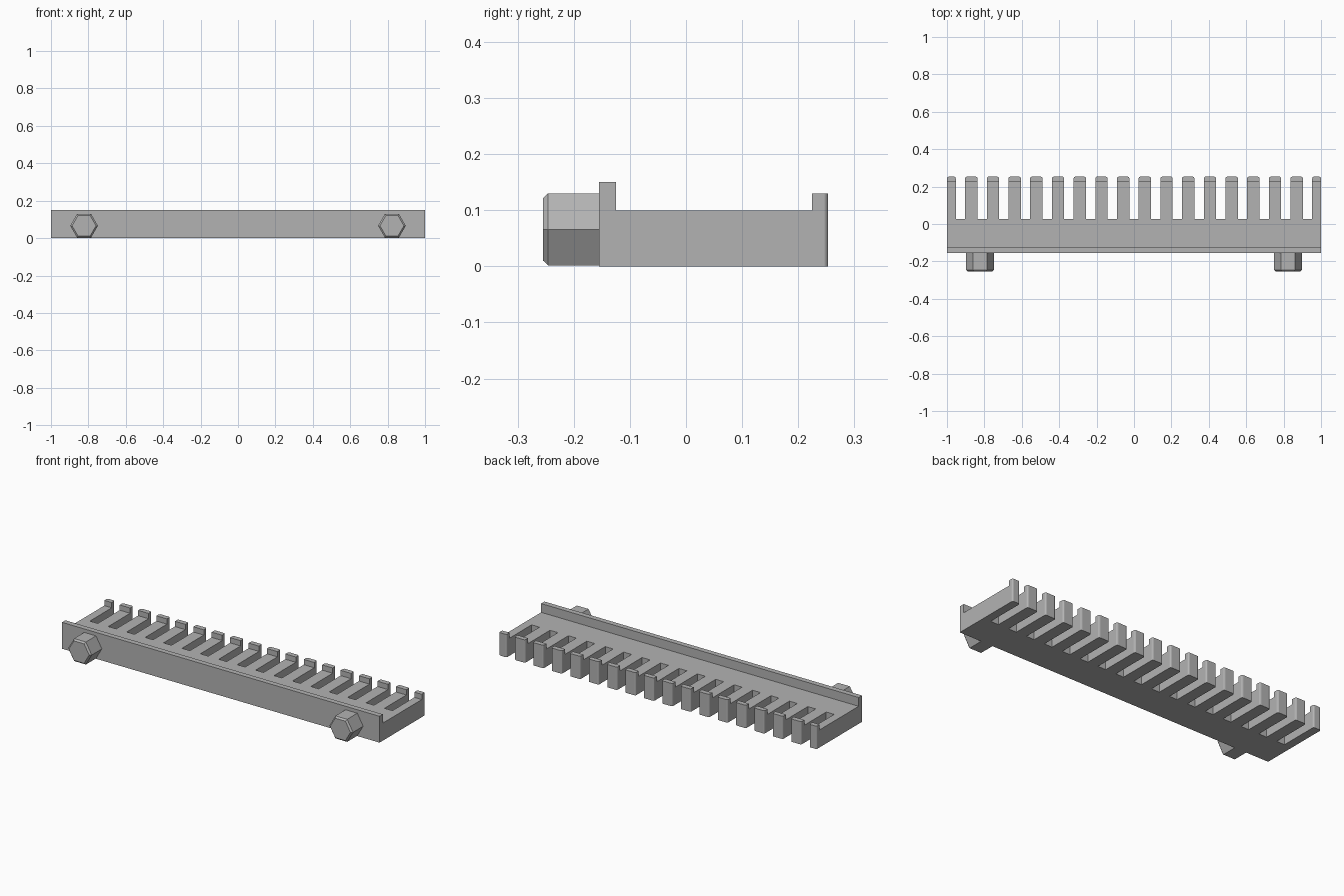
import bpy
import math

if "Cube" in bpy.data.objects:
    bpy.data.objects.remove(bpy.data.objects["Cube"])

PITCH, GAP, ROUND = 0.116, 0.05, 0.009
BACK = 0.253

steel = bpy.data.materials.new("grey metal")
steel.diffuse_color = (0.45, 0.45, 0.45, 1)
steel.use_nodes = True
steel.node_tree.nodes["Principled BSDF"].inputs["Base Color"].default_value = steel.diffuse_color


def loft(name, rings):
    """Closed mesh joining equal-length rings of points, capped at both ends."""
    n = len(rings[0])
    verts = [p for ring in rings for p in ring]
    faces = [tuple(range(n))[::-1], tuple(range(len(verts) - n, len(verts)))]
    for k in range(len(rings) - 1):
        for i in range(n):
            j = (i + 1) % n
            faces.append((k * n + i, k * n + j, k * n + n + j, k * n + n + i))
    mesh = bpy.data.meshes.new(name)
    mesh.from_pydata(verts, [], faces)
    mesh.materials.append(steel)
    obj = bpy.data.objects.new(name, mesh)
    bpy.context.collection.objects.link(obj)
    return obj


# Comb plate: side profile with a front rail and a low back lip
profile = [(-0.155, 0), (BACK, 0), (BACK, 0.13), (0.225, 0.13),
           (0.225, 0.1), (-0.125, 0.1), (-0.125, 0.15), (-0.155, 0.15)]
plate = loft("comb_plate", [[(x, y, z) for y, z in profile] for x in (-1, 1)])

# Slot cutters: the mouth flares out to round the corners of the teeth
slots = bpy.data.collections.new("slot_cutters")
bpy.context.scene.collection.children.link(slots)
arc = [(GAP / 2 + ROUND * (1 - math.cos(t)), BACK - ROUND + ROUND * math.sin(t))
       for t in (0, math.pi / 6, math.pi / 3, math.pi / 2)]


def slot_cutter(x, start):
    half = [(GAP / 2, start)] + arc + [(GAP / 2 + ROUND, BACK + 0.02)]
    plan = half + [(-px, py) for px, py in reversed(half)]
    cutter = loft("slot_cutter", [[(x + px, py, z) for px, py in plan] for z in (-0.05, 0.2)])
    bpy.context.collection.objects.unlink(cutter)
    slots.objects.link(cutter)
    cutter.hide_render = True
    cutter.hide_set(True)


for i in range(-8, 9):
    slot_cutter(i * PITCH, 0.028)
for side in (-1, 1):  # outer corners of the end teeth
    slot_cutter(side * (1.0005 + GAP / 2), 0.2)

cut = plate.modifiers.new("slots", "BOOLEAN")
cut.operand_type = "COLLECTION"
cut.collection = slots
cut.solver = "EXACT"

# Apply the cut and drop the cutters
bpy.context.view_layer.update()
graph = bpy.context.evaluated_depsgraph_get()
plate_mesh = bpy.data.meshes.new_from_object(plate.evaluated_get(graph))
plate.modifiers.clear()
plate.data = plate_mesh
plate_mesh.materials.clear()
plate_mesh.materials.append(steel)
for cutter in list(slots.objects):
    bpy.data.objects.remove(cutter)
bpy.data.collections.remove(slots)


# Hexagonal bolt heads with a chamfered front
def hexagon(x, y, r):
    return [(x + r * math.cos(a * math.pi / 3), y, 0.066 + r * math.sin(a * math.pi / 3))
            for a in range(6)]


for side, label in ((-1, "left"), (1, "right")):
    x = side * 0.823
    loft(label + "_bolt_head",
         [hexagon(x, -0.15, 0.074), hexagon(x, -0.246, 0.074), hexagon(x, -0.255, 0.064)])
